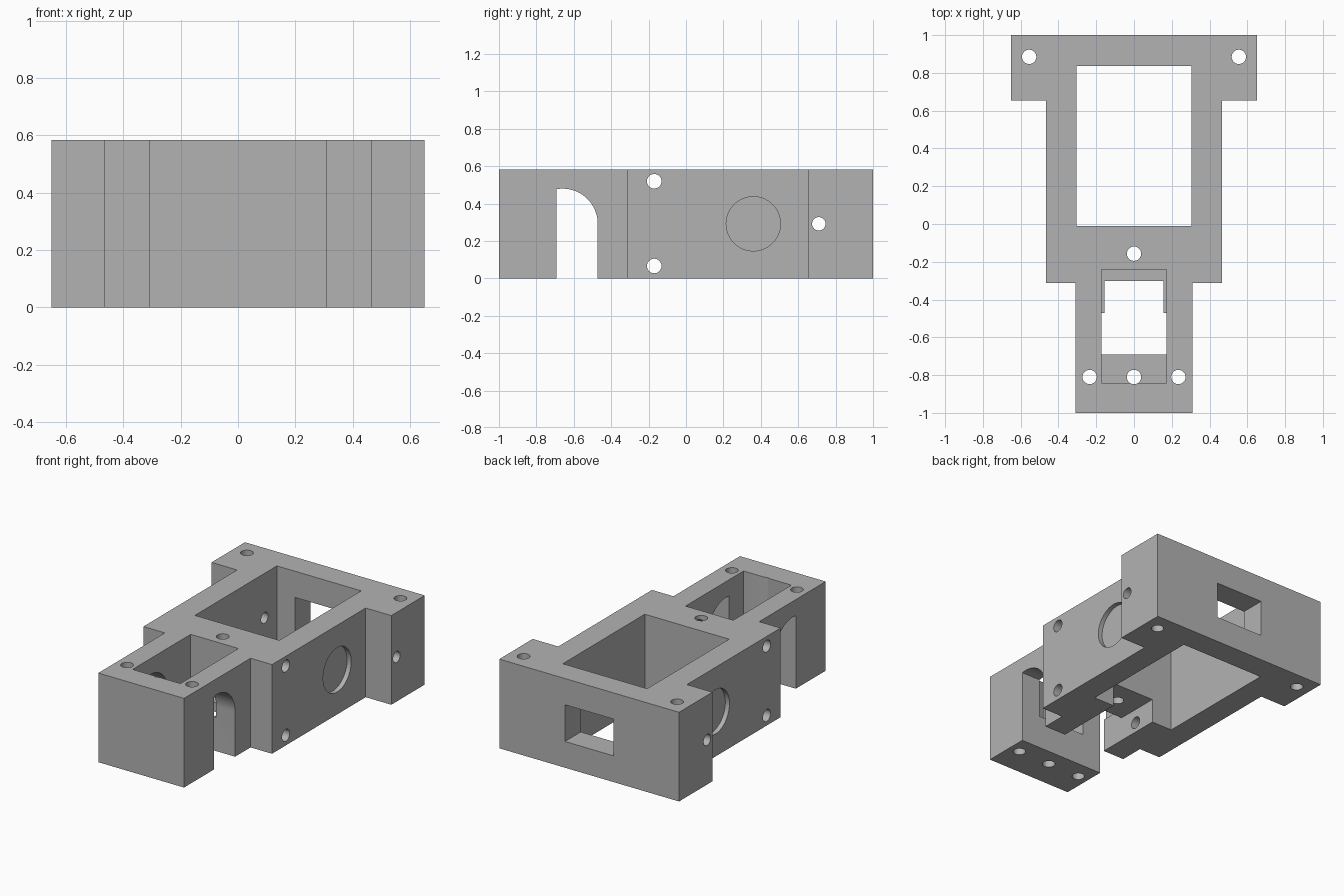
import bpy, bmesh, math
from mathutils import Matrix, Vector

old = bpy.data.objects.get("Cube")
if old:
    bpy.data.objects.remove(old, do_unlink=True)

HEIGHT = 0.583
MID = HEIGHT / 2

grey = bpy.data.materials.new("plain grey")
grey.use_nodes = True
colour = (0.45, 0.45, 0.45, 1)
grey.diffuse_color = colour
grey.node_tree.nodes["Principled BSDF"].inputs["Base Color"].default_value = colour


def add_object(name, bm):
    bmesh.ops.recalc_face_normals(bm, faces=bm.faces)
    mesh = bpy.data.meshes.new(name)
    bm.to_mesh(mesh)
    bm.free()
    mesh.materials.append(grey)
    obj = bpy.data.objects.new(name, mesh)
    bpy.context.collection.objects.link(obj)
    return obj


def prism(name, points, offset):
    """Extrude a closed profile along an offset."""
    bm = bmesh.new()
    face = bm.faces.new([bm.verts.new(p) for p in points])
    extruded = bmesh.ops.extrude_face_region(bm, geom=[face])["geom"]
    verts = [v for v in extruded if isinstance(v, bmesh.types.BMVert)]
    bmesh.ops.translate(bm, verts=verts, vec=offset)
    return add_object(name, bm)


def box(name, x, y, z):
    """Box symmetric in x, between the given y and z limits."""
    corners = [(-x, y[0], z[0]), (x, y[0], z[0]), (x, y[1], z[0]), (-x, y[1], z[0])]
    return prism(name, corners, (0, 0, z[1] - z[0]))


def rod(name, centre, radius, length, axis, segments=32):
    bm = bmesh.new()
    turn = Vector((0, 0, 1)).rotation_difference(Vector(axis)).to_matrix().to_4x4()
    bmesh.ops.create_cone(bm, cap_ends=True, segments=segments, radius1=radius, radius2=radius,
                          depth=length, matrix=Matrix.Translation(centre) @ turn)
    return add_object(name, bm)


# Stepped body: narrow nose, wider middle, wide mounting wings
half = [(0.31, -1), (0.31, -0.313), (0.465, -0.313), (0.465, 0.655), (0.65, 0.655), (0.65, 1)]
outline = half + [(-x, y) for x, y in reversed(half)]
body = prism("bracket_body", [(x, y, 0) for x, y in outline], (0, 0, HEIGHT))

cutters = [
    # Large open bay and the window in its rear wall
    box("bay_cutter", 0.305, (-0.01, 0.837), (-0.1, 0.7)),
    box("window_cutter", 0.175, (0.7, 1.1), (MID - 0.12, MID + 0.12)),
    # Nose pocket, its drop opening and the channel under the bridge
    box("pocket_cutter", 0.173, (-0.842, -0.242), (0.22, 0.7)),
    box("drop_cutter", 0.155, (-0.6, -0.302), (-0.1, 0.3)),
    box("channel_cutter", 0.155, (-0.58, 0.1), (-0.12, 0.158)),
]

# Cross slot with a rounded rear shoulder
radius, centre_y, front_y = 0.188, -0.66, -0.692
end = math.acos((front_y - centre_y) / radius)
arc = [(centre_y + radius * math.cos(end * i / 24), MID + radius * math.sin(end * i / 24))
       for i in range(25)]
slot = [(front_y, -0.1), (centre_y + radius, -0.1)] + arc
cutters.append(prism("slot_cutter", [(-0.5, y, z) for y, z in slot], (1, 0, 0)))

# Vertical screw holes
for x, y in [(-0.555, 0.885), (0.555, 0.885), (0, -0.157),
             (-0.235, -0.81), (0, -0.81), (0.235, -0.81)]:
    cutters.append(rod("screw_cutter", (x, y, MID), 0.038, 1, (0, 0, 1)))

# Cross holes through the bridge and the wings
for y, z, r in [(-0.17, 0.066, 0.039), (-0.17, 0.519, 0.039), (0.71, MID, 0.036)]:
    cutters.append(rod("cross_cutter", (0, y, z), r, 2, (1, 0, 0)))

# Shallow round recesses on both flanks
for side in (-1, 1):
    cutters.append(rod("recess_cutter", (side * 0.535, 0.36, MID), 0.145, 0.2, (1, 0, 0), 64))

# Cut everything out of the body, then drop the cutters
bpy.ops.object.select_all(action='DESELECT')
bpy.context.view_layer.objects.active = body
body.select_set(True)
for cutter in cutters:
    cutter.hide_render = True
    mod = body.modifiers.new(cutter.name, 'BOOLEAN')
    mod.operation = 'DIFFERENCE'
    mod.solver = 'EXACT'
    mod.object = cutter
    bpy.ops.object.modifier_apply(modifier=mod.name)
for cutter in cutters:
    bpy.data.objects.remove(cutter, do_unlink=True)

bpy.ops.object.shade_smooth_by_angle(angle=math.radians(30))
